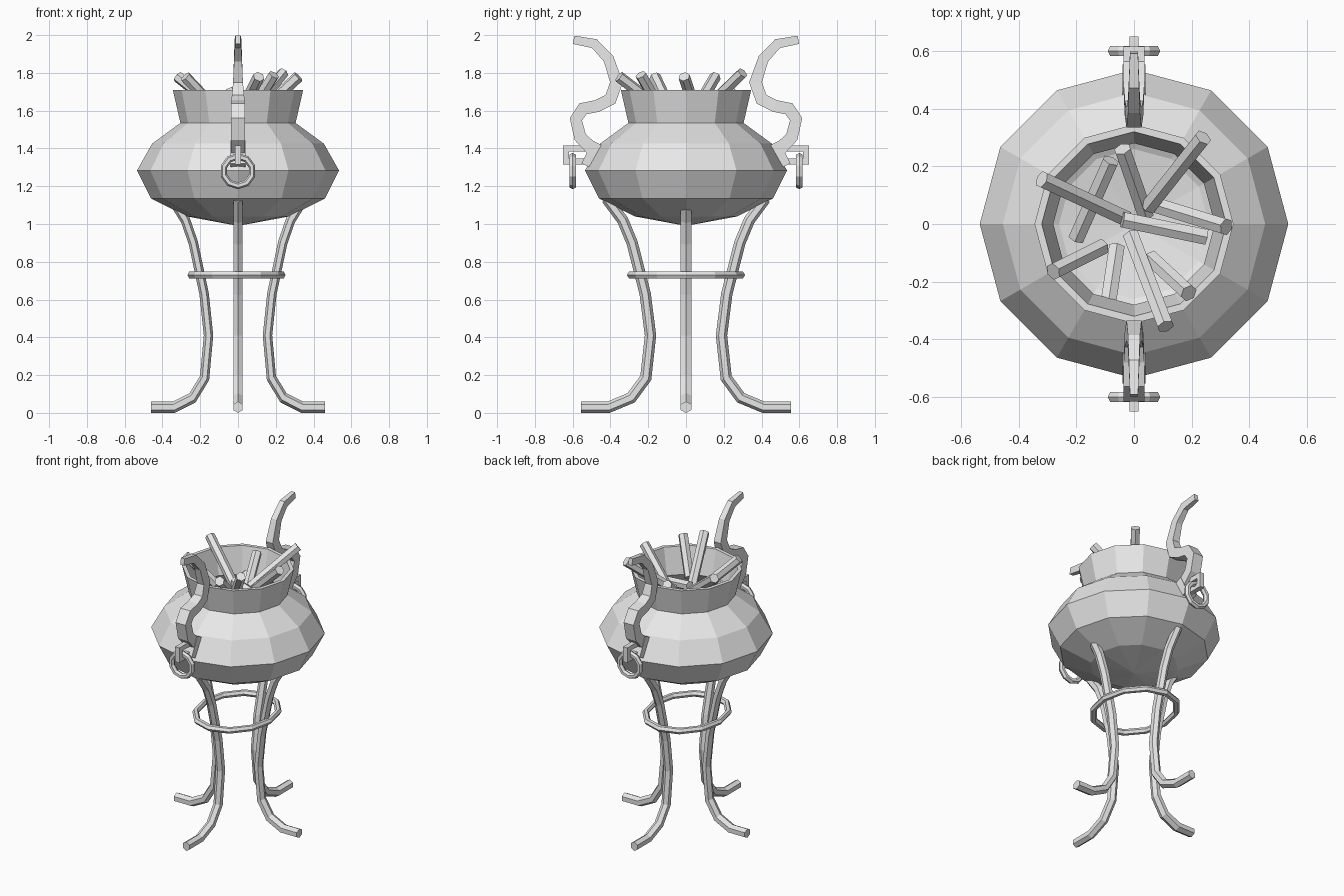
import bpy, bmesh, math
from mathutils import Matrix, Vector

cube = bpy.data.objects.get("Cube")
if cube:
    bpy.data.objects.remove(cube)

grey = bpy.data.materials.new("plain_grey")
grey.use_nodes = True
grey.diffuse_color = (0.8, 0.8, 0.8, 1)
grey.node_tree.nodes["Principled BSDF"].inputs["Base Color"].default_value = (0.8, 0.8, 0.8, 1)


def finish(name, bm, matrix=Matrix()):
    """Turn a bmesh into a flat shaded object."""
    bmesh.ops.remove_doubles(bm, verts=bm.verts, dist=0.0005)
    bm.transform(matrix)
    bmesh.ops.recalc_face_normals(bm, faces=bm.faces)
    mesh = bpy.data.meshes.new(name)
    bm.to_mesh(mesh)
    bm.free()
    mesh.materials.append(grey)
    obj = bpy.data.objects.new(name, mesh)
    bpy.context.collection.objects.link(obj)
    return obj


def polygon(sides, radius=1.0, turn=0.0):
    return [(radius * math.cos(turn + math.tau * i / sides),
             radius * math.sin(turn + math.tau * i / sides)) for i in range(sides)]


def bridge(bm, loops, closed):
    n = len(loops[0])
    pairs = list(zip(loops, loops[1:]))
    if closed:
        pairs.append((loops[-1], loops[0]))
    for a, b in pairs:
        for i in range(n):
            j = (i + 1) % n
            bm.faces.new((a[i], a[j], b[j], b[i]))


def sweep(name, path, widths, thicks, section, closed=False, matrix=Matrix()):
    """Sweep a section along a path in the yz plane."""
    bm = bmesh.new()
    pts = [Vector(p) for p in path]
    n, loops = len(pts), []
    for i, p in enumerate(pts):
        back = pts[i - 1] if i or closed else None
        ahead = pts[(i + 1) % n] if i < n - 1 or closed else None
        d1 = (p - back).normalized() if back else (ahead - p).normalized()
        d2 = (ahead - p).normalized() if ahead else d1
        t = (d1 + d2).normalized()
        side = Vector((-t.y, t.x)) / max(t.dot(d1), 0.5)
        loops.append([])
        for a, b in section:
            q = p + side * a * thicks[i]
            loops[-1].append(bm.verts.new((b * widths[i], q.x, q.y)))
    bridge(bm, loops, closed)
    if not closed:
        bm.faces.new(loops[0])
        bm.faces.new(loops[-1])
    return finish(name, bm, matrix)


HEX = polygon(6)
SQUARE = [(1, 1), (-1, 1), (-1, -1), (1, -1)]

# Bowl: one turned profile, outside up to the rim and back down inside
profile = [(0.0, 0.99), (0.27, 1.04), (0.46, 1.135), (0.535, 1.283), (0.455, 1.425),
           (0.305, 1.535), (0.345, 1.71), (0.32, 1.71), (0.28, 1.535), (0.43, 1.41),
           (0.505, 1.283), (0.44, 1.155), (0.26, 1.065), (0.0, 1.02)]
bm = bmesh.new()
loops = [[bm.verts.new((x, y, z)) for x, y in polygon(12, r)] for r, z in profile]
bridge(bm, loops, False)
bmesh.ops.dissolve_degenerate(bm, dist=0.0005, edges=bm.edges)
finish("bowl", bm)

# Four legs, the side pair drawn in a little
leg = [(0.555, 0.03), (0.41, 0.03), (0.29, 0.08), (0.213, 0.185), (0.188, 0.41),
       (0.216, 0.63), (0.285, 0.9), (0.335, 1.02), (0.42, 1.135)]
squash = Matrix.Diagonal((0.83, 1, 1, 1))
for i, label in enumerate(("back", "right", "front", "left")):
    sweep(label + "_leg", leg, [0.034] * len(leg), [0.03] * len(leg), HEX,
          matrix=squash @ Matrix.Rotation(i * math.pi / 2, 4, "Z"))

# Hoop that ties the legs together
lay_flat = Matrix.Translation((-0.008, 0, 0.73)) @ squash @ Matrix.Rotation(math.pi / 2, 4, "Y")
sweep("leg_hoop", polygon(12, 0.29), [0.02] * 12, [0.022] * 12, HEX, True, lay_flat)

# Handles with their mount, link and hanging ring, front and back
handle = [(0.595, 1.975), (0.485, 1.955), (0.41, 1.875), (0.368, 1.75), (0.4, 1.66),
          (0.47, 1.625), (0.545, 1.61), (0.583, 1.555), (0.56, 1.46), (0.47, 1.37)]
handle_w = [0.014, 0.018, 0.021, 0.026, 0.032, 0.036, 0.037, 0.037, 0.037, 0.037]
handle_t = [0.022, 0.025, 0.028, 0.032, 0.032, 0.032, 0.032, 0.03, 0.032, 0.036]
link = [(0.635, 1.4), (0.635, 1.33), (0.49, 1.33), (0.49, 1.4)]
for label, turn in (("back", 0), ("front", math.pi)):
    spin = Matrix.Rotation(turn, 4, "Z")
    sweep(label + "_handle", handle, handle_w, handle_t, SQUARE, matrix=spin)
    sweep(label + "_link", link, [0.016] * 4, [0.016] * 4, SQUARE, True, spin)
    sweep(label + "_mount", [(0.53, 1.31), (0.47, 1.43)], [0.04] * 2, [0.025] * 2, SQUARE,
          matrix=spin)
    hang = spin @ Matrix.Translation((0, 0.6, 1.28)) @ Matrix.Rotation(math.pi / 2, 4, "Z")
    sweep(label + "_ring", polygon(10, 0.078, math.pi / 10), [0.02] * 10, [0.017] * 10,
          HEX, True, hang)

# Firewood: outer tip and inner end of each stick
sticks = [((-0.32, 0.155, 1.78), (-0.03, 0.02, 1.55)),
          ((0.24, 0.3, 1.8), (0.05, 0.06, 1.57)),
          ((0.32, -0.01, 1.78), (0.06, 0.07, 1.54)),
          ((0.11, -0.355, 1.78), (-0.01, -0.04, 1.54)),
          ((-0.28, -0.165, 1.78), (-0.11, -0.08, 1.6)),
          ((0.19, -0.24, 1.79), (0.06, -0.12, 1.58)),
          ((-0.04, 0.26, 1.7), (0.04, 0.03, 1.53)),
          ((-0.04, 0.015, 1.6), (0.25, -0.045, 1.55)),
          ((-0.08, 0.22, 1.56), (-0.2, -0.05, 1.42)),
          ((-0.09, -0.28, 1.52), (-0.06, -0.08, 1.42))]
for i, (tip, end) in enumerate(sticks):
    tip, end = Vector(tip), Vector(end)
    axis = tip - end
    bm = bmesh.new()
    bmesh.ops.create_cone(bm, cap_ends=True, segments=6, radius1=0.031, radius2=0.031,
                          depth=axis.length)
    place = Matrix.Translation((tip + end) / 2) @ axis.to_track_quat("Z", "Y").to_matrix().to_4x4()
    finish("stick_%d" % (i + 1), bm, place)
